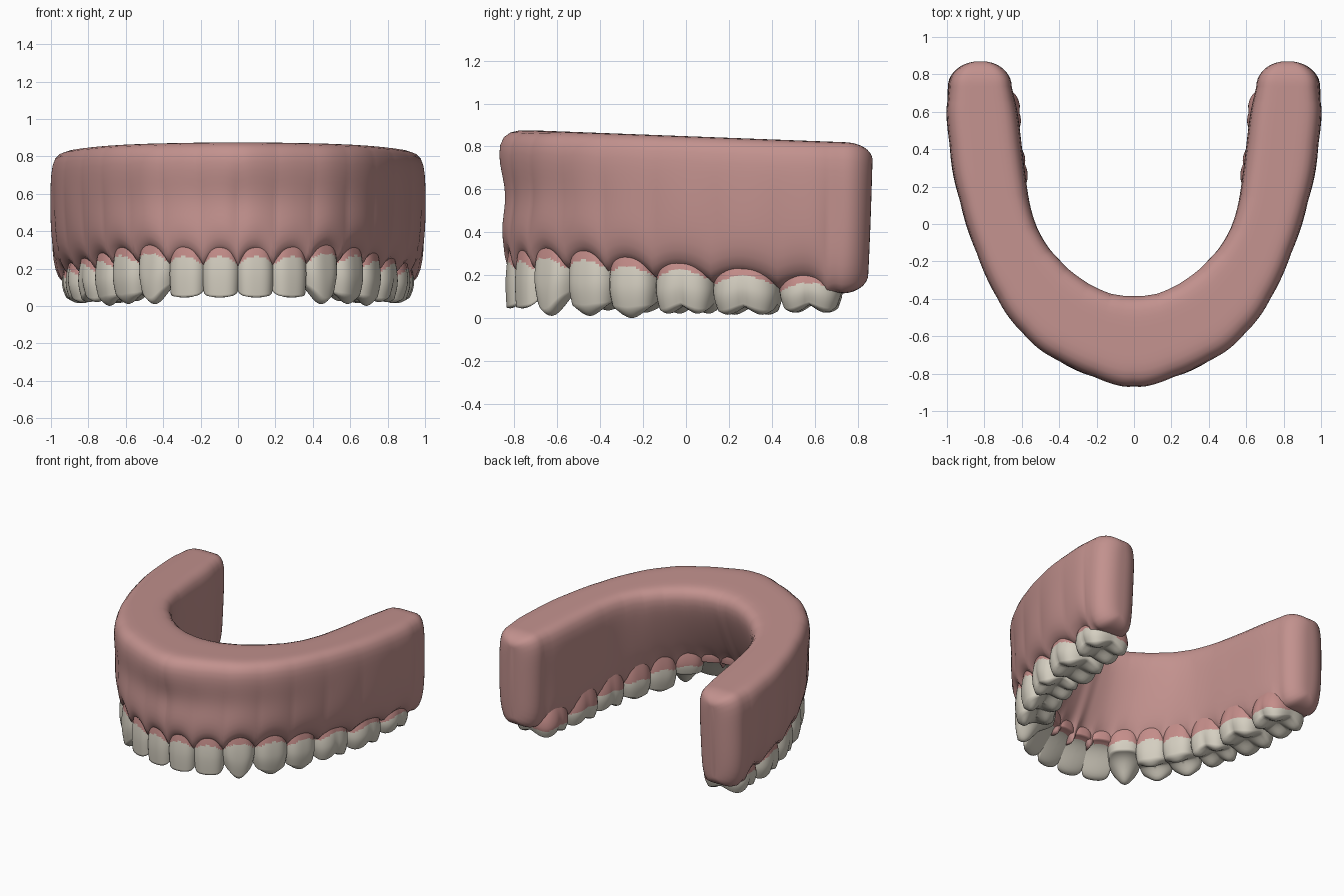
import bpy, bmesh, math
from mathutils import Vector

cube = bpy.data.objects.get("Cube")
if cube:
    bpy.data.objects.remove(cube, do_unlink=True)


def material(name, color):
    m = bpy.data.materials.new(name)
    m.use_nodes = True
    m.diffuse_color = (*color, 1)
    m.node_tree.nodes["Principled BSDF"].inputs["Base Color"].default_value = (*color, 1)
    return m


GUM = material("gum pink", (0.54, 0.285, 0.27))
COLLAR = material("collar pink", (0.56, 0.27, 0.255))
ENAMEL = material("ivory enamel", (0.66, 0.62, 0.53))

# Cusp layouts: (cusps as across, deep, strength; spread across, spread deep, relief, edge scale)
INCISOR = ([(0, -0.85, 1)], 3, 0.95, 0.2, 0.96)
CANINE = ([(0, -0.6, 1)], 0.8, 0.8, 0.15, 0.9)
PREMOLAR = ([(0, -0.55, 1), (0, 0.55, 0.7)], 0.8, 0.42, 0.085, 0.88)
MOLAR = ([(a, b, 1) for a in (-0.5, 0.5) for b in (-0.55, 0.55)], 0.48, 0.45, 0.055, 0.88)

# name, layout, facial point, width, depth, tip height, gum margin height
TEETH = [
    ("central_incisors", INCISOR, (0.10, -0.838), 0.21, 0.24, 0.045, 0.31),
    ("lateral_incisors", INCISOR, (0.295, -0.78), 0.215, 0.24, 0.045, 0.31),
    ("canines", CANINE, (0.48, -0.668), 0.23, 0.27, 0.01, 0.325),
    ("first_premolars", PREMOLAR, (0.637, -0.483), 0.245, 0.275, 0.01, 0.315),
    ("second_premolars", PREMOLAR, (0.745, -0.28), 0.24, 0.285, 0.0, 0.285),
    ("first_molars", MOLAR, (0.84, -0.033), 0.285, 0.30, 0.02, 0.255),
    ("second_molars", MOLAR, (0.915, 0.262), 0.315, 0.345, 0.015, 0.228),
    ("third_molars", MOLAR, (0.94, 0.57), 0.29, 0.335, 0.025, 0.195),
]
FACIAL = [Vector(t[2]) for t in TEETH]
TONGUE_DROP = 0.055  # the margin sits lower on the tongue side


def inward(i):
    """Unit direction from the facial point of tooth i towards the tongue."""
    before = FACIAL[i - 1] if i else Vector((-FACIAL[0].x, FACIAL[0].y))
    after = FACIAL[min(i + 1, len(FACIAL) - 1)]
    t = (after - before).normalized()
    return Vector((-t.y, t.x))


def spline(points, k):
    """Smooth curve through points, symmetric about x = 0 at the first one."""
    i = min(int(k), len(points) - 2)
    f = k - i
    p0 = points[i - 1] if i else Vector((-points[1].x, points[1].y))
    p1, p2 = points[i], points[i + 1]
    p3 = points[i + 2] if i + 2 < len(points) else p2 * 2 - p1
    return 0.5 * (2 * p1 + (p2 - p0) * f + (2 * p0 - 5 * p1 + 4 * p2 - p3) * f ** 2
                  + (3 * p1 - p0 - 3 * p2 + p3) * f ** 3)


def rounded(angle, n):
    """Point of a unit superellipse, evenly spaced by angle."""
    c, s = math.cos(angle), math.sin(angle)
    r = (abs(c) ** n + abs(s) ** n) ** (-1 / n)
    return c * r, s * r


def bridge(bm, rings):
    for a, b in zip(rings, rings[1:]):
        for i in range(len(a)):
            j = (i + 1) % len(a)
            bm.faces.new((a[i], a[j], b[j], b[i]))


def finish(name, bm, materials, merge):
    bmesh.ops.recalc_face_normals(bm, faces=bm.faces)
    for f in bm.faces:
        f.smooth = True
    mesh = bpy.data.meshes.new(name)
    bm.to_mesh(mesh)
    bm.free()
    for m in materials:
        mesh.materials.append(m)
    ob = bpy.data.objects.new(name, mesh)
    bpy.context.collection.objects.link(ob)
    mod = ob.modifiers.new("mirror", "MIRROR")
    mod.use_mirror_merge = merge


# Gum: four guide curves, from the midline past each tooth to the arch end
vecs = lambda pts: [Vector(p) for p in pts]
TOP_OUT = vecs([(0, -0.882), (0.12, -0.86), (0.315, -0.78), (0.51, -0.67), (0.672, -0.498),
                (0.79, -0.285), (0.89, -0.02), (0.965, 0.27), (0.999, 0.57), (0.99, 0.735)])
TOP_IN = vecs([(0, -0.362), (0.07, -0.36), (0.17, -0.333), (0.295, -0.262), (0.395, -0.175),
               (0.48, -0.075), (0.54, 0.06), (0.578, 0.25), (0.618, 0.57), (0.65, 0.735)])
LOW_OUT = ([Vector((0, -0.85))] + [FACIAL[i] - inward(i) * 0.008 for i in range(len(TEETH))]
           + [Vector((0.965, 0.72))])
LOW_IN = ([Vector((0, -0.61))]
          + [FACIAL[i] + inward(i) * t[4] * 0.94 for i, t in enumerate(TEETH)]
          + [Vector((0.675, 0.73))])
MARGIN = [TEETH[0][6]] + [t[6] for t in TEETH] + [0.125]
SIDES = 56


def gum_ring(bm, k, inset=0.0, push=0.0):
    i = min(int(k), len(MARGIN) - 2)
    margin = MARGIN[i] + (MARGIN[i + 1] - MARGIN[i]) * (k - i)
    d = 1 - k if k < 1 else 2 * abs(k - round(k))
    scallop = margin - 0.01 - (0.085 - 0.005 * k) * d ** 2
    base = margin - 0.05
    to, ti, lo, li = (spline(c, k) for c in (TOP_OUT, TOP_IN, LOW_OUT, LOW_IN))
    ring = []
    for s in range(SIDES):
        u, v = rounded(math.tau * s / SIDES, 5.5)
        u *= 1 - inset / 0.17
        v *= 1 - 0.55 * inset / 0.34
        u, v = (u + 1) / 2, (v + 1) / 2
        # wall shape follows height, so the scalloped margin does not ripple it
        low = scallop - TONGUE_DROP * u * min(1, len(TEETH) + 1 - k)
        crest = 0.848 - 0.038 * to.lerp(ti, u).y
        z = low + v * (crest - low)
        w = min(max((crest - z) / (crest - base), 0), 1)
        out = to.lerp(lo, w ** (1.2 + 0.3 * k))
        inn = ti.lerp(li, w ** 1.5)
        # faint root ridges and a shallow front hollow under the rim
        ridge = 0.014 * (1 - d ** 2) * math.sin(math.pi * w) * w
        hollow = 0.032 * max(0, 1 - k / 6) * math.exp(-((w - 0.5) / 0.22) ** 2)
        out += (out - inn).normalized() * (ridge - hollow)
        p = out.lerp(inn, u)
        ring.append(bm.verts.new((p.x, p.y + push * (1 - 0.15 * w), z)))
    return ring


bm = bmesh.new()
STEPS = 12
END = len(MARGIN) - 1
rings = [gum_ring(bm, i / STEPS) for i in range(END * STEPS + 1)]
for i in range(1, 11):
    a = math.pi / 2 * i / 10
    rings.append(gum_ring(bm, END, 0.15 * (1 - math.cos(a)), 0.137 * math.sin(a)))
bridge(bm, rings)
bm.faces.new(rings[-1])
finish("gum", bm, [GUM], True)


# Teeth: crown wall rising from the biting edge to the neck, closed by a cusped cap
def crown_scale(f, edge):
    if f < 0.35:
        return edge + (1 - edge) * math.sin(f / 0.35 * math.pi / 2)
    return 1 - 0.22 * ((f - 0.35) / 0.65) ** 1.8


def build_tooth(i, name, layout, facial, width, depth, tip, margin):
    cusps, su, sv, relief, edge = layout
    inn = inward(i)
    along = Vector((inn.y, -inn.x))
    centre = Vector(facial) + inn * depth / 2
    neck = margin + 0.06
    collar = margin - (0.032 if layout is MOLAR else 0.045)
    bm = bmesh.new()

    def bite(u, v):
        g = max(h * math.exp(-((u - a) / su) ** 2 - ((v - b) / sv) ** 2) for a, b, h in cusps)
        return tip + relief * (1 - g)

    def vert(u, v, z):
        p = centre + along * (u * width / 2) + inn * (v * depth / 2)
        return bm.verts.new((p.x, p.y, z))

    def ring(scale, f):
        verts = []
        for s in range(48):
            u, v = rounded(math.tau * s / 48, 2.9)
            z = bite(u * edge, v * edge)
            k = scale
            if layout is MOLAR:  # groove between the cusps
                k *= 1 - 0.07 * (1 - f) * math.exp(-(u / 0.14) ** 2)
            if f == 0:
                z = bite(u * k, v * k)
            verts.append(vert(u * k, v * k, z + f * (neck - z)))
        return verts

    cap = [ring(edge * s / 8, 0) for s in range(1, 8)]
    wall = [ring(crown_scale(s / 26, edge), s / 26) for s in range(27)]
    bridge(bm, cap + wall)
    hub = vert(0, 0, bite(0, 0))
    for s in range(48):
        bm.faces.new((hub, cap[0][s], cap[0][(s + 1) % 48]))
    bm.faces.new(wall[-1])
    # pink collar above an arched line, lower towards the tongue
    for f in bm.faces:
        offset = f.calc_center_median().xy - centre
        u = offset.dot(along) / (width / 2)
        v = offset.dot(inn) / (depth / 2)
        line = collar - 0.05 * u * u - TONGUE_DROP * max(0, v)
        f.material_index = int(f.calc_center_median().z > line)
    finish(name, bm, [ENAMEL, COLLAR], False)


for i, tooth in enumerate(TEETH):
    build_tooth(i, *tooth)
